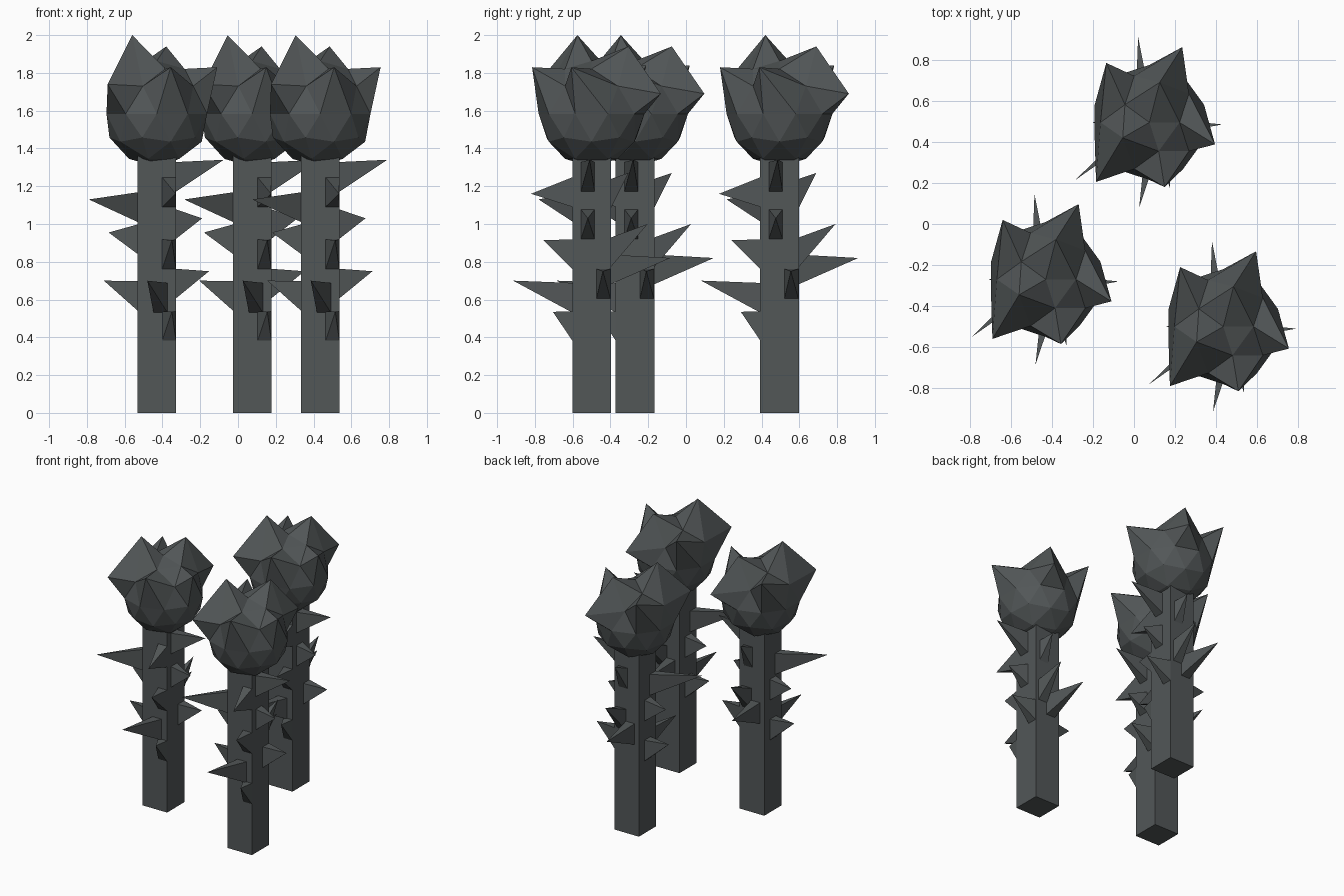
import bpy, bmesh, math
from mathutils import Vector, Matrix

cube = bpy.data.objects.get("Cube")
if cube:
    bpy.data.objects.remove(cube, do_unlink=True)

# Single dark stone colour
stone = bpy.data.materials.new("dark_stone")
stone.use_nodes = True
stone.diffuse_color = (0.085, 0.095, 0.097, 1)
bsdf = next(n for n in stone.node_tree.nodes if n.type == 'BSDF_PRINCIPLED')
bsdf.inputs["Base Color"].default_value = stone.diffuse_color
bsdf.inputs["Roughness"].default_value = 0.9

HALF = 0.102          # half width of the post
HEAD_R, HEAD_Z = 0.28, 1.583


def finish(bm, name):
    bmesh.ops.recalc_face_normals(bm, faces=bm.faces)
    mesh = bpy.data.meshes.new(name)
    bm.to_mesh(mesh)
    bm.free()
    mesh.materials.append(stone)
    return mesh


def make_post():
    bm = bmesh.new()
    height = 1.42
    bmesh.ops.create_cube(bm, size=1, matrix=Matrix.Translation((0, 0, height / 2))
                          @ Matrix.Diagonal((2 * HALF, 2 * HALF, height, 1)))
    return finish(bm, "post")


def make_head():
    # Faceted ball with some upper points pulled out into spikes
    bm = bmesh.new()
    bmesh.ops.create_icosphere(bm, subdivisions=2, radius=HEAD_R)
    outer, inner = 0.447, 0.851
    spikes = [  # angle, height on unit ball, spike tip
        (-72, outer, (0.074, -0.315, 1.83)),
        (0, outer, (0.32, -0.107, 1.83)),
        (72, outer, (0.16, 0.367, 1.69)),
        (144, outer, (-0.21, 0.29, 1.84)),
        (-144, outer, (-0.26, -0.29, 1.74)),
        (-144, inner, (-0.13, -0.075, 2.0)),
        (72, inner, (0.05, 0.195, 1.94)),
    ]
    moves = []
    for angle, h, tip in spikes:
        a, r = math.radians(angle), math.sqrt(1 - h * h)
        spot = Vector((r * math.cos(a), r * math.sin(a), h)) * HEAD_R
        moves.append((min(bm.verts, key=lambda v: (v.co - spot).length), Vector(tip)))
    for v in bm.verts:
        v.co.z += HEAD_Z
    for v, tip in moves:
        v.co = tip
    return finish(bm, "spiked_head")


def add_thorn(bm, axis, sign, across, bottom, tip):
    # Four-sided thorn with an upright rectangular base on one post face
    wide, tall, corners = 0.037, 0.158, []
    for s, z in ((-1, 0), (1, 0), (1, tall), (-1, tall)):
        p = Vector((0, 0, bottom + z))
        p[axis] = sign * (HALF - 0.002)
        p[1 - axis] = across + s * wide
        corners.append(bm.verts.new(p))
    top = bm.verts.new(tip)
    bm.faces.new(corners)
    for i in range(4):
        bm.faces.new((corners[i], corners[(i + 1) % 4], top))


def make_thorns():
    bm = bmesh.new()
    X, Y = 0, 1
    for thorn in [
        # front
        (Y, -1, 0.065, 1.09, (0.10, -0.32, 1.16)),
        (Y, -1, 0.065, 0.76, (0.08, -0.255, 0.915)),
        (Y, -1, 0.02, 0.53, (-0.05, -0.415, 0.70)),
        (Y, -1, 0.065, 0.38, (0.08, -0.205, 0.535)),
        # left
        (X, 1, -0.02, 1.17, (0.355, -0.01, 1.34)),
        (X, 1, -0.02, 0.92, (0.24, -0.02, 1.03)),
        (X, 1, 0.063, 0.605, (0.277, 0.06, 0.75)),
        # right
        (X, -1, -0.06, 1.01, (-0.36, -0.28, 1.13)),
        (X, -1, 0.0, 0.84, (-0.255, 0.0, 0.955)),
        (X, -1, 0.0, 0.54, (-0.28, 0.0, 0.70)),
        # back
        (Y, 1, -0.03, 0.68, (-0.055, 0.417, 0.82)),
        (Y, 1, 0.04, 0.77, (0.04, 0.297, 1.0)),
        (Y, 1, 0.03, 1.08, (0.03, 0.195, 1.27)),
    ]:
        add_thorn(bm, *thorn)
    return finish(bm, "thorns")


# Three matching spiked posts
parts = [make_post(), make_head(), make_thorns()]
places = {"right": (-0.43, -0.27, 0), "back": (0.075, 0.495, 0), "left": (0.435, -0.5, 0)}
for side, place in places.items():
    for mesh in parts:
        obj = bpy.data.objects.new(f"{side}_{mesh.name}", mesh)
        obj.location = place
        bpy.context.collection.objects.link(obj)
